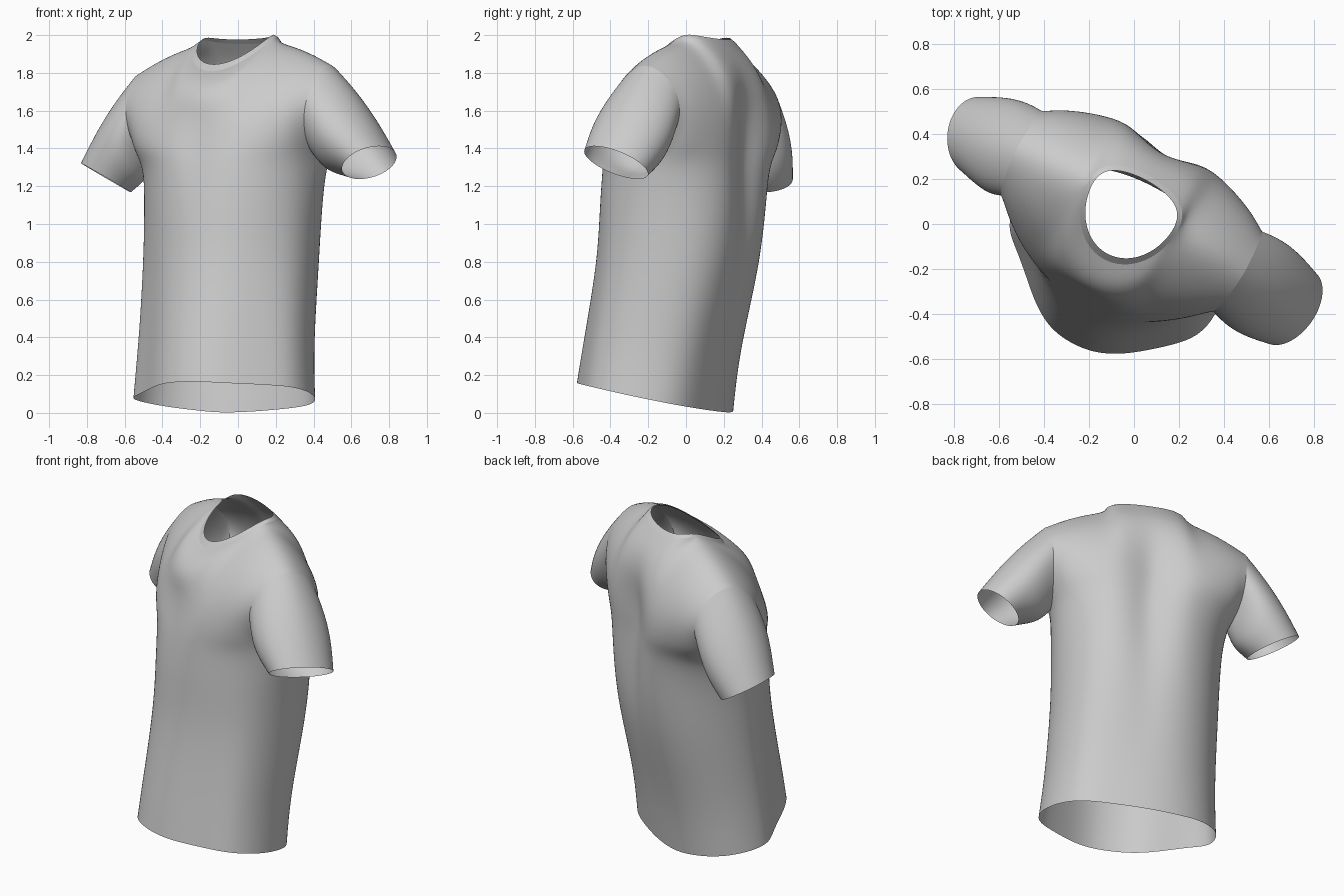
import bpy
import bmesh
import math
from mathutils import Vector

if "Cube" in bpy.data.objects:
    bpy.data.objects.remove(bpy.data.objects["Cube"], do_unlink=True)

SEGS = 14          # columns across each panel
NECK = (4, 10)     # columns where the neck opening starts and ends
TURN = math.radians(-28.7)


def make_fabric():
    mat = bpy.data.materials.new("light grey fabric")
    mat.use_nodes = True
    color = (0.6, 0.6, 0.6, 1)
    mat.diffuse_color = color
    mat.node_tree.nodes["Principled BSDF"].inputs["Base Color"].default_value = color
    return mat


fabric = make_fabric()


def clamp(t):
    return min(1, max(0, t))


def place(u, v, z):
    """Turn shirt coordinates (across, back, up) into the posed position."""
    x = -0.015 + u * math.cos(TURN) - v * math.sin(TURN)
    y = 0.06 + u * math.sin(TURN) + v * math.cos(TURN)
    hem = 0.155 * max(0, (0.25 - y) / 0.82) ** 1.3
    hem += 0.045 * clamp((-0.1 - x) / 0.4)
    lean = 0.04 * u * clamp((z - 1.2) / 0.4)
    return Vector((x, y, z + hem * max(0, 1 - z / 1.1) + lean))


def build(name, grids, closed=False):
    """Make a smooth cloth surface from grids of points."""
    bm = bmesh.new()
    for grid in grids:
        rows = [[bm.verts.new(p) for p in row] for row in grid]
        for low, high in zip(rows, rows[1:]):
            n = len(low)
            for i in range(n if closed else n - 1):
                j = (i + 1) % n
                bm.faces.new((low[i], low[j], high[j], high[i]))
    bmesh.ops.remove_doubles(bm, verts=bm.verts, dist=0.0005)
    bmesh.ops.recalc_face_normals(bm, faces=bm.faces)
    mesh = bpy.data.meshes.new(name)
    bm.to_mesh(mesh)
    bm.free()
    mesh.materials.append(fabric)
    mesh.polygons.foreach_set("use_smooth", [True] * len(mesh.polygons))
    obj = bpy.data.objects.new(name, mesh)
    bpy.context.collection.objects.link(obj)
    sub = obj.modifiers.new("smooth cloth", "SUBSURF")
    sub.levels = sub.render_levels = 3
    return obj


# Torso rows: height, half width, sideways shift, front edge, front depth,
# back edge, back depth, roundness, even spacing, front cleft, back cleft,
# and how much the cloth is drawn into ridges
ROWS = [
    (0.00, 0.51, 0.045, -0.222, 0.425, -0.222, 0.365, 0.5, 0, 0, 0, 0.75),
    (0.20, 0.495, 0.04, -0.205, 0.415, -0.205, 0.375, 0.5, 0, 0, 0, 0.7),
    (0.42, 0.485, 0.035, -0.175, 0.41, -0.175, 0.39, 0.5, 0, 0, 0.01, 0.6),
    (0.80, 0.48, 0.025, -0.115, 0.41, -0.115, 0.43, 0.5, 0, 0, 0.03, 0.4),
    (1.10, 0.485, 0.025, -0.08, 0.425, -0.08, 0.43, 0.5, 0, 0, 0.07, 0.2),
    (1.31, 0.505, 0.02, -0.02, 0.465, -0.02, 0.37, 0.5, 0.1, 0.02, 0.08, 0.1),
    (1.40, 0.54, 0, -0.165, 0.30, 0.125, 0.23, 0.6, 0.3, 0.025, 0.09, 0),
    (1.55, 0.555, 0, -0.23, 0.19, 0.21, 0.14, 0.8, 0.6, 0.015, 0.08, 0),
]
ARMPIT = 5


def torso_row(row, back):
    z, half, shift, fe, fd, be, bd, power, even, fc, bc, ridge = row
    edge, depth, cleft, sign = (be, bd, bc, 1) if back else (fe, fd, fc, -1)
    if edge == fe != be:
        half -= 0.022      # front armhole cut narrower than the back
    pts = []
    for i in range(SEGS + 1):
        s = 2 * i / SEGS - 1
        x = (1 - even) * math.sin(s * math.pi / 2) + even * s
        side = math.sin(math.pi * abs(x))
        if back:
            p = power - ridge * (0.4 if x > 0 else 0) * side
        else:
            p = power + ridge * (1 if x < 0 else 0.55) * side
        bulge = depth * max(0, 1 - abs(x) ** 2.2) ** p
        bulge -= cleft * math.exp(-(x / 0.22) ** 2)
        if abs(s) == 1:
            bulge = 0
        pts.append(Vector((half * x + shift, edge + sign * bulge, z)))
    return pts


def neck_point(i, back, inner):
    """Point on the neck opening, outer seam or inner rim."""
    a = math.pi * (i - NECK[0]) / (NECK[1] - NECK[0])
    s = max(0, math.sin(a))
    half, top = (0.215, 2.002) if inner else (0.237, 1.992)
    if back:
        v = 0.03 + (0.125 if inner else 0.15) * s ** 0.7
        z = top - (0.025 if inner else 0.04) * s
    else:
        v = 0.03 - (0.26 if inner else 0.29) * s
        z = top - (0.165 if inner else 0.192) * s ** 1.2
    return Vector((-half * math.cos(a), v, z))


def top_row(back):
    """Shoulder seam, neck seam, shoulder seam."""
    pts = []
    for i in range(SEGS + 1):
        j = min(i, SEGS - i)
        if j >= NECK[0]:
            pts.append(neck_point(i, back, False))
            continue
        side = -1 if i < SEGS / 2 else 1
        tip = Vector((0.58 * side, 0, 1.838))
        inner = neck_point(NECK[0] if side < 0 else NECK[1], back, False)
        rise = Vector((0, 0, 0.016 * math.sin(math.pi * j / NECK[0])))
        pts.append(tip.lerp(inner, j / NECK[0]) + rise)
    return pts


def panel(back):
    rows = [torso_row(r, back) for r in ROWS]
    chest, top = rows[-1], top_row(back)
    for t in (0.33, 0.67):
        b = math.sin(math.pi * t)
        swell = Vector((0, (0.06 if back else -0.06) * b, 0.03 * b))
        rows.append([p.lerp(q, t) + swell for p, q in zip(chest, top)])
    rows.append(top)
    return [[place(*p) for p in row] for row in rows]


front, rear = panel(False), panel(True)
build("shirt_body", [front, rear])


# Sleeves: loft from each armhole to its cuff
def sleeve(name, column, center, forward, upward):
    hole = [row[column] for row in front[ARMPIT:]]
    hole += [row[column] for row in reversed(rear[ARMPIT + 1:-1])]
    n = len(hole)
    center, forward, upward = Vector(center), Vector(forward), Vector(upward)
    cuff = []
    for i in range(n):
        a = 2 * math.pi * i / n
        cuff.append(center - upward * math.cos(a) + forward * math.sin(a))
    rings = []
    for k in range(6):
        t = k / 5
        ring = [p.lerp(q, t) for p, q in zip(hole, cuff)]
        mid = sum(ring, Vector()) / n
        grow = 1 + 0.13 * math.sin(math.pi * t)
        rings.append([mid + (p - mid) * grow for p in ring])
    build(name, [rings], closed=True)


sleeve("left_sleeve", SEGS, (0.695, -0.37, 1.325),
       (-0.11, -0.17, 0.037), (0.108, -0.06, 0.085))
sleeve("right_sleeve", 0, (-0.70, 0.39, 1.245),
       (-0.03, -0.185, 0.02), (-0.137, 0.03, 0.08))

# Collar band around the neck opening
bands = []
for inner in (False, True):
    loop = [neck_point(i, False, inner) for i in range(NECK[0], NECK[1] + 1)]
    loop += [neck_point(i, True, inner) for i in range(NECK[1] - 1, NECK[0], -1)]
    bands.append([place(*p) for p in loop])
build("collar", [bands], closed=True)
